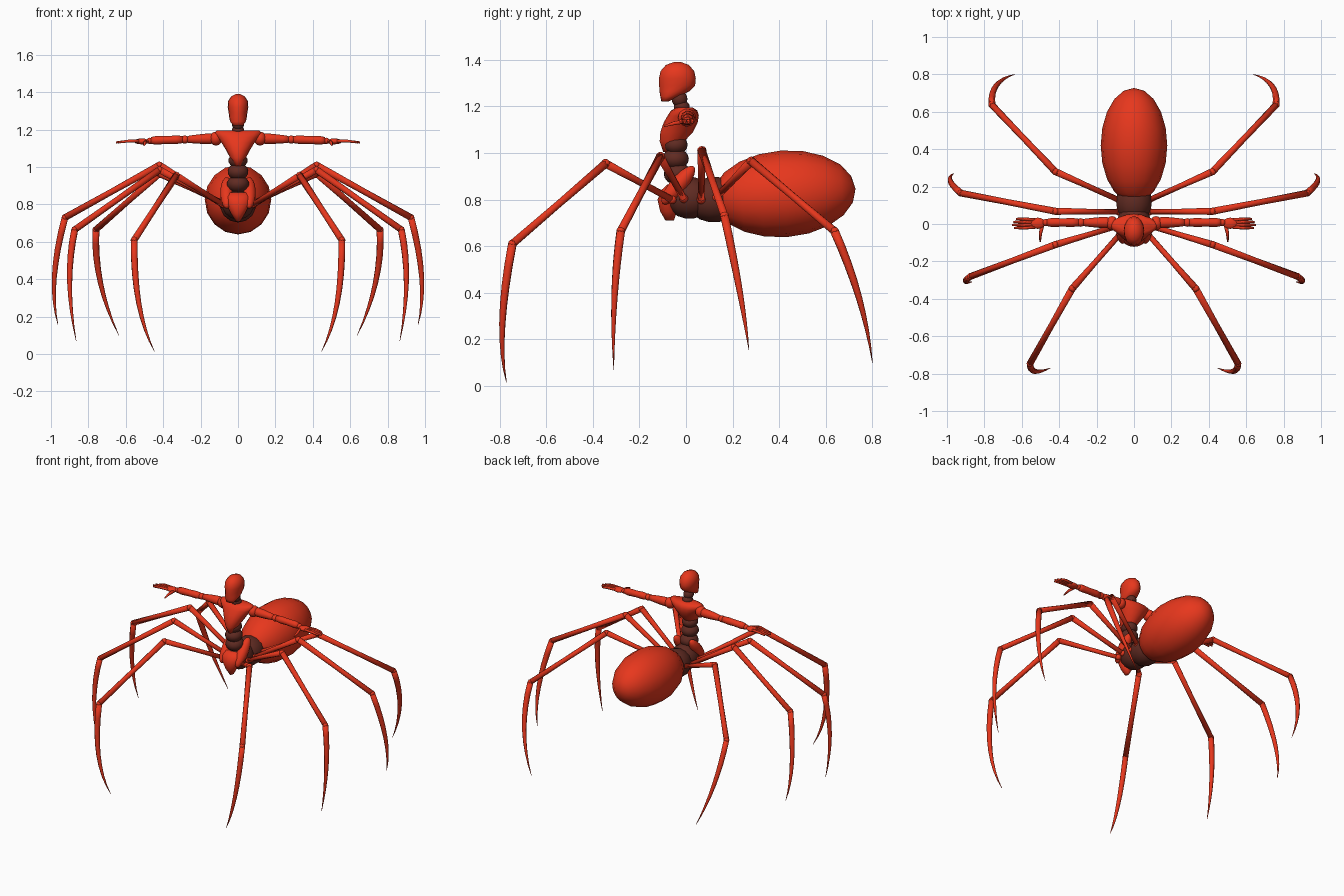
import bpy, bmesh
from math import sin, cos, pi, radians
from mathutils import Vector, Matrix

if "Cube" in bpy.data.objects:
    bpy.data.objects.remove(bpy.data.objects["Cube"], do_unlink=True)


def material(name, rgb):
    m = bpy.data.materials.new(name)
    m.use_nodes = True
    m.diffuse_color = (*rgb, 1)
    bsdf = next(n for n in m.node_tree.nodes if n.type == 'BSDF_PRINCIPLED')
    bsdf.inputs["Base Color"].default_value = (*rgb, 1)
    bsdf.inputs["Roughness"].default_value = 0.6
    return m


RED = material("red shell", (0.8, 0.038, 0.012))
DARK = material("dark brown joint", (0.118, 0.024, 0.016))


def finish(name, bm, mat):
    bmesh.ops.recalc_face_normals(bm, faces=bm.faces)
    mesh = bpy.data.meshes.new(name)
    bm.to_mesh(mesh)
    bm.free()
    mesh.materials.append(mat)
    mesh.shade_smooth()
    ob = bpy.data.objects.new(name, mesh)
    bpy.context.collection.objects.link(ob)


def skin(name, rings, mat, sides):
    """Closed surface through rings given as (centre, u vector, v vector)."""
    bm = bmesh.new()
    loops = []
    for c, u, v in rings:
        loops.append([bm.verts.new(c + u * cos(2 * pi * i / sides) + v * sin(2 * pi * i / sides))
                      for i in range(sides)])
    for a, b in zip(loops, loops[1:]):
        for i in range(sides):
            j = (i + 1) % sides
            bm.faces.new((a[i], a[j], b[j], b[i]))
    bm.faces.new(loops[0])
    bm.faces.new(loops[-1])
    finish(name, bm, mat)


def stack(name, levels, mat=RED, sides=16):
    """Horizontal oval rings: (z, y, half width, half depth)."""
    skin(name, [(Vector((0, y, z)), Vector((rx, 0, 0)), Vector((0, ry, 0)))
                for z, y, rx, ry in levels], mat, sides)


def tube(name, points, radii, mat=RED, sides=8):
    pts = [Vector(p) for p in points]
    side = (pts[-1] - pts[0]).cross(Vector((0, 0, 1))).normalized()
    rings = []
    for i, p in enumerate(pts):
        t = (pts[min(i + 1, len(pts) - 1)] - pts[max(i - 1, 0)]).normalized()
        u = (side - t * side.dot(t)).normalized()
        rings.append((p, u * radii[i], t.cross(u) * radii[i]))
    skin(name, rings, mat, sides)


def ball(name, centre, size, mat=RED, tilt=0, segs=14, rows=9):
    """Ellipsoid with its poles along y, tilted about x by degrees."""
    bm = bmesh.new()
    bmesh.ops.create_uvsphere(bm, u_segments=segs, v_segments=rows, radius=1,
                              matrix=Matrix.Rotation(pi / 2, 4, 'X'))
    bm.transform(Matrix.Translation(centre) @ Matrix.Rotation(radians(tilt), 4, 'X')
                 @ Matrix.Diagonal((*size, 1)))
    finish(name, bm, mat)


# Rear body and dark waist
ball("abdomen", (0, 0.42, 0.825), (0.178, 0.308, 0.186), tilt=4, segs=16, rows=10)
ball("waist_front", (0, 0.015, 0.808), (0.09, 0.105, 0.09), DARK)
ball("waist_rear", (0, 0.12, 0.80), (0.098, 0.12, 0.098), DARK)

# Spine and neck
for i, (y, z, r) in enumerate([(-0.035, 0.91, 0.06), (-0.045, 0.975, 0.057), (-0.045, 1.035, 0.052)]):
    ball(f"spine_{i + 1}", (0, y, z), (r, r, r * 0.8), DARK)
ball("neck_lower", (0, -0.018, 1.198), (0.034, 0.034, 0.028), DARK)
ball("neck_upper", (0, -0.028, 1.232), (0.034, 0.034, 0.036), DARK)

# Head, chest and pelvis
stack("head", [(1.222, -0.090, 0.026, 0.016), (1.243, -0.068, 0.042, 0.042),
               (1.265, -0.050, 0.047, 0.064), (1.29, -0.038, 0.050, 0.077),
               (1.32, -0.037, 0.055, 0.079), (1.352, -0.037, 0.053, 0.072),
               (1.378, -0.037, 0.036, 0.049), (1.39, -0.037, 0.012, 0.016)])
stack("chest", [(1.005, -0.078, 0.014, 0.02), (1.05, -0.060, 0.042, 0.053),
                (1.09, -0.040, 0.064, 0.070), (1.13, -0.023, 0.088, 0.073),
                (1.16, -0.012, 0.112, 0.067), (1.182, -0.008, 0.126, 0.057),
                (1.195, -0.006, 0.115, 0.036)])
stack("pelvis_front", [(0.71, -0.07, 0.012, 0.018), (0.75, -0.075, 0.036, 0.036),
                       (0.80, -0.08, 0.062, 0.042), (0.84, -0.072, 0.066, 0.035),
                       (0.865, -0.06, 0.05, 0.02)])

# Leg joints: hip, knee, ankle, mid claw, claw tip
LEGS = {
    "front_leg": [(0.08, -0.06, 0.80), (0.33, -0.345, 0.955), (0.555, -0.745, 0.61),
                  (0.53, -0.788, 0.27), (0.447, -0.77, 0.015)],
    "second_leg": [(0.085, -0.01, 0.805), (0.42, -0.11, 0.985), (0.873, -0.28, 0.665),
                   (0.90, -0.307, 0.38), (0.865, -0.31, 0.07)],
    "third_leg": [(0.085, 0.065, 0.80), (0.42, 0.068, 1.01), (0.925, 0.165, 0.73),
                  (0.982, 0.23, 0.41), (0.962, 0.27, 0.155)],
    "rear_leg": [(0.085, 0.13, 0.81), (0.42, 0.28, 0.965), (0.76, 0.637, 0.665),
                 (0.735, 0.742, 0.38), (0.637, 0.80, 0.10)],
}


def mirror(p, s):
    return Vector((p[0] * s, p[1], p[2]))


for s, tag in ((1, "left"), (-1, "right")):
    # Hip wings rising from the pelvis
    ball(f"{tag}_hip_wing", (0.06 * s, -0.033, 0.862), (0.035, 0.105, 0.036), tilt=50)

    for name, joints in LEGS.items():
        hip, knee, ankle, mid, tip = [mirror(p, s) for p in joints]
        label = f"{tag}_{name}"
        ball(label + "_hip", hip, (0.019, 0.019, 0.019), segs=10, rows=7)
        tube(label + "_upper", [hip, hip.lerp(knee, 0.5), knee], [0.015, 0.015, 0.019])
        ball(label + "_knee", knee, (0.02, 0.02, 0.02), segs=8, rows=6)
        tube(label + "_middle", [knee, knee.lerp(ankle, 0.5), ankle], [0.019, 0.016, 0.018])
        ball(label + "_ankle", ankle, (0.019, 0.019, 0.019), segs=8, rows=6)
        # Curved claw passing through its mid point
        ctrl = mid * 2 - (ankle + tip) / 2
        ts = [i / 8 for i in range(9)]
        tube(label + "_claw",
             [ankle * (1 - t) ** 2 + ctrl * 2 * t * (1 - t) + tip * t * t for t in ts],
             [0.018 * (1 - t ** 1.8) + 0.001 for t in ts])

    # Arm from shoulder to wrist
    def arm(part, xs, radii):
        tube(f"{tag}_{part}", [(x * s, 0.008, 1.153 - 0.03 * (x - 0.1)) for x in xs], radii, sides=10)

    ball(f"{tag}_shoulder", (0.118 * s, 0.004, 1.152), (0.034, 0.038, 0.038))
    arm("upper_arm", (0.12, 0.15, 0.19, 0.24, 0.27), (0.024, 0.03, 0.028, 0.023, 0.019))
    ball(f"{tag}_elbow", (0.285 * s, 0.008, 1.147), (0.023, 0.023, 0.022))
    arm("forearm", (0.295, 0.33, 0.38, 0.44, 0.465), (0.02, 0.024, 0.022, 0.024, 0.019))
    ball(f"{tag}_wrist", (0.472 * s, 0.008, 1.14), (0.018, 0.019, 0.017))

    # Hand with four fingers and a thumb
    ball(f"{tag}_palm", (0.515 * s, 0.004, 1.137), (0.042, 0.03, 0.016))
    for i in range(4):
        y = 0.027 - 0.016 * i
        reach = (0.63, 0.645, 0.652, 0.64)[i]
        tube(f"{tag}_finger_{i + 1}",
             [(0.53 * s, y * 0.8, 1.139), (0.585 * s, y, 1.139), (reach * s, y, 1.132)],
             [0.009, 0.0085, 0.006], sides=6)
    tube(f"{tag}_thumb", [(0.49 * s, -0.008, 1.135), (0.50 * s, -0.05, 1.128), (0.502 * s, -0.095, 1.115)],
         [0.01, 0.009, 0.004], sides=6)
